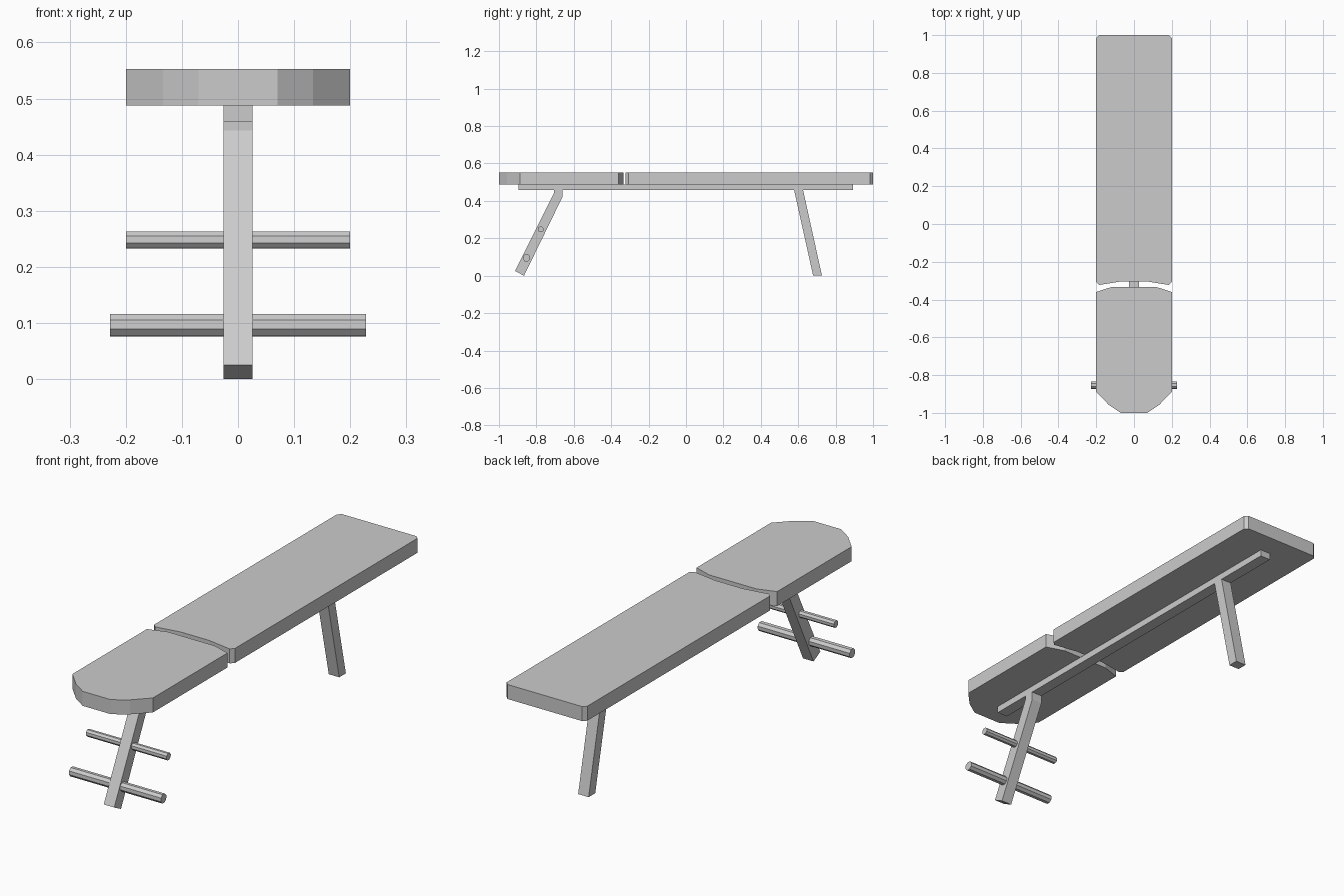
import bpy, bmesh, math
from mathutils import Vector

if "Cube" in bpy.data.objects:
    bpy.data.objects.remove(bpy.data.objects["Cube"])


def prism(name, points, offset):
    """Solid made by sweeping a flat outline along an offset."""
    bm = bmesh.new()
    face = bm.faces.new([bm.verts.new(p) for p in points])
    swept = bmesh.ops.extrude_face_region(bm, geom=[face])
    moved = [g for g in swept["geom"] if isinstance(g, bmesh.types.BMVert)]
    bmesh.ops.translate(bm, verts=moved, vec=Vector(offset))
    bmesh.ops.recalc_face_normals(bm, faces=bm.faces[:])
    mesh = bpy.data.meshes.new(name)
    bm.to_mesh(mesh)
    bm.free()
    obj = bpy.data.objects.new(name, mesh)
    bpy.context.collection.objects.link(obj)
    return obj


def pad(name, half):
    """Cushion from the right half of its outline, mirrored in x."""
    outline = half + [(-x, y) for x, y in reversed(half)]
    return prism(name, [(x, y, 0.488) for x, y in outline], (0, 0, 0.065))


def side_profile(name, profile, half_width):
    """Part drawn in the side view (y, z) and centred on x = 0."""
    return prism(name, [(-half_width, y, z) for y, z in profile],
                 (2 * half_width, 0, 0))


# Cushions
pad("seat_pad", [(0.07, -1.0), (0.134, -0.957), (0.2, -0.888),
                 (0.2, -0.36), (0.117, -0.333)])
pad("back_pad", [(0.068, -0.304), (0.185, -0.323), (0.2, -0.308),
                 (0.2, 0.985), (0.185, 1.0)])

# Frame
W = 0.026
side_profile("rail", [(-0.895, 0.458), (0.893, 0.458),
                      (0.893, 0.488), (-0.895, 0.488)], W)
side_profile("front_leg", [(-0.706, 0.458), (-0.706, 0.443), (-0.914, 0.025),
                           (-0.866, 0.0), (-0.661, 0.42), (-0.661, 0.458)], W)
side_profile("back_leg", [(0.578, 0.458), (0.68, 0.0),
                          (0.727, 0.0), (0.626, 0.458)], W)

# Octagonal leg bars, turned to follow the leaning leg
for name, y, z, r, half in (("lower_bar", -0.853, 0.096, 0.021, 0.228),
                            ("upper_bar", -0.777, 0.248, 0.0163, 0.2)):
    angles = [math.radians(-26 + 45 * i) for i in range(8)]
    side_profile(name, [(y + r * math.cos(a), z + r * math.sin(a))
                        for a in angles], half)
